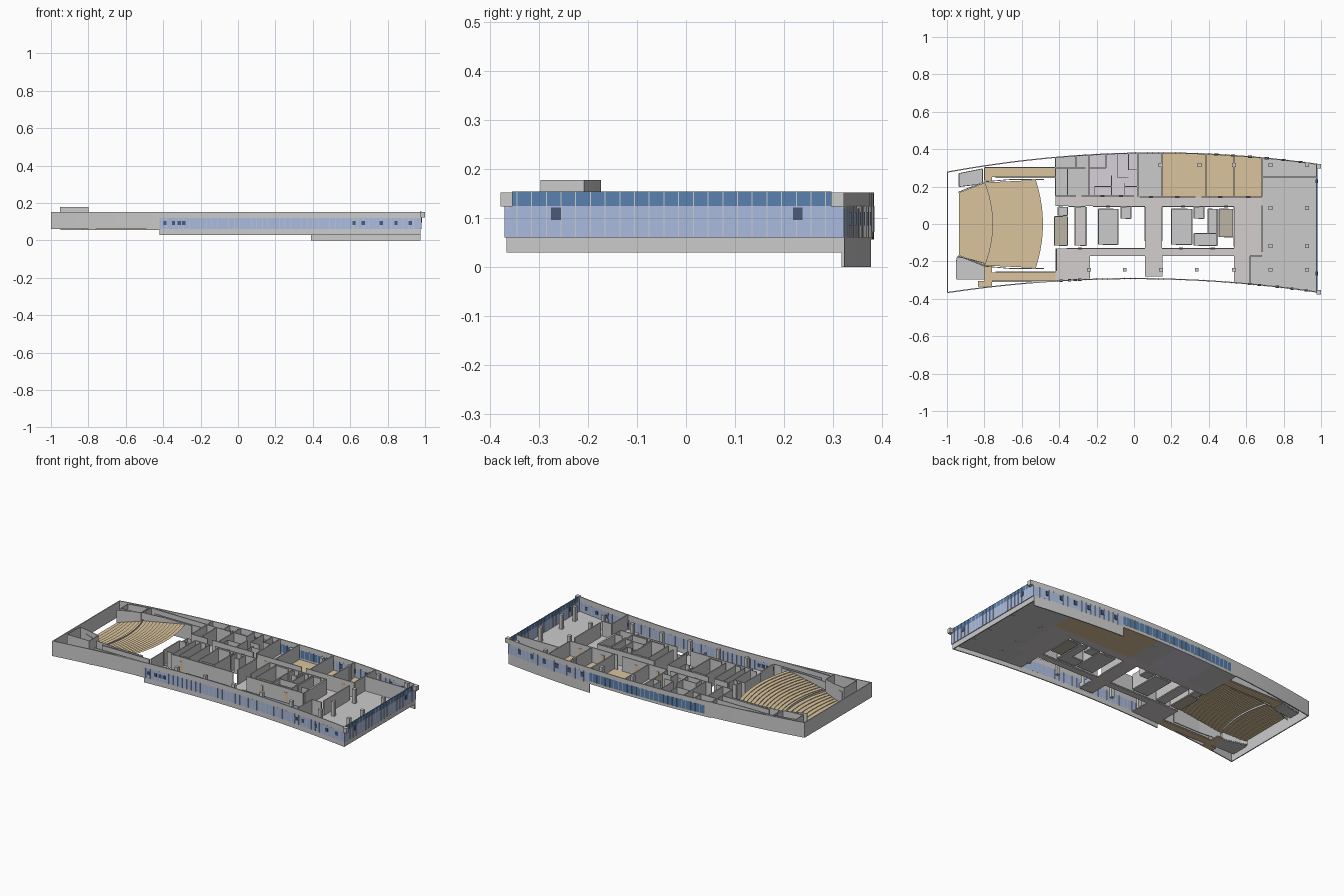
import bpy, bmesh, math

Z0, Z1 = 0.06, 0.152      # floor level and wall top
T = 0.006                 # wall thickness


def mat(name, r, g, b):
    m = bpy.data.materials.new(name)
    m.diffuse_color = (r, g, b, 1)
    return m


GLASS = mat("pale_glass", 0.40, 0.50, 0.74)
DARK = mat("deep_blue_glass", 0.10, 0.22, 0.43)
WINDOW = mat("window_dark", 0.07, 0.10, 0.18)
TAN = mat("wood", 0.70, 0.55, 0.34)
LILAC = mat("lilac_floor", 0.68, 0.64, 0.70)
HALLWAY = mat("hallway_floor", 0.66, 0.62, 0.62)
TAUPE = mat("taupe_floor", 0.50, 0.46, 0.37)


def front(x):
    return -0.295 - 0.075 * x * x


def back(x):
    return 0.383 - 0.082 * (x - 0.12) ** 2


def finish(name, bm, m=None):
    bmesh.ops.recalc_face_normals(bm, faces=bm.faces)
    me = bpy.data.meshes.new(name)
    bm.to_mesh(me)
    bm.free()
    ob = bpy.data.objects.new(name, me)
    bpy.context.collection.objects.link(ob)
    if m:
        me.materials.append(m)
    return ob


def prism(bm, pts, z0, z1):
    lo = [bm.verts.new((x, y, z0)) for x, y in pts]
    hi = [bm.verts.new((x, y, z1)) for x, y in pts]
    bm.faces.new(lo)
    bm.faces.new(hi)
    for i in range(len(pts)):
        j = (i + 1) % len(pts)
        bm.faces.new((lo[i], lo[j], hi[j], hi[i]))


def rect(bm, x0, y0, x1, y1, z0, z1):
    prism(bm, [(x0, y0), (x1, y0), (x1, y1), (x0, y1)], z0, z1)


def boxes(name, rects, z0, z1, m=None):
    bm = bmesh.new()
    for r in rects:
        rect(bm, *r, z0, z1)
    return finish(name, bm, m)


def walls(name, segs, z0=Z0, z1=Z1, m=None, t=T):
    bm = bmesh.new()
    for x0, y0, x1, y1 in segs:
        d = math.hypot(x1 - x0, y1 - y0)
        nx, ny = -(y1 - y0) / d * t / 2, (x1 - x0) / d * t / 2
        prism(bm, [(x0 + nx, y0 + ny), (x0 - nx, y0 - ny), (x1 - nx, y1 - ny), (x1 + nx, y1 + ny)], z0, z1)
    return finish(name, bm, m)


def band(name, lo, hi, x0, x1, z0, z1, m=None, n=24):
    """Prism between two curves y = lo(x) and y = hi(x)."""
    xs = [x0 + (x1 - x0) * i / n for i in range(n + 1)]
    bm = bmesh.new()
    prism(bm, [(x, lo(x)) for x in xs] + [(x, hi(x)) for x in reversed(xs)], z0, z1)
    return finish(name, bm, m)


def front_wall(name, x0, x1, z0, z1, m=None):
    band(name, front, lambda x: front(x) + T, x0, x1, z0, z1, m)


def back_wall(name, x0, x1, z0, z1, m=None):
    band(name, lambda x: back(x) - T, back, x0, x1, z0, z1, m)


def const(v):
    return lambda x: v


# Outer shell: solid west end, glazed sides with parapet and skirt
front_wall("west_front_wall", -1, -0.42, Z0, Z1)
back_wall("west_back_wall", -1, -0.42, Z0, Z1)
boxes("west_end_wall", [(-1, front(-1), -1 + T, back(-1))], Z0, Z1)
front_wall("front_glazing", -0.42, 0.98, Z0, 0.12, GLASS)
front_wall("front_parapet", -0.42, 0.98, 0.12, Z1)
front_wall("front_skirt", -0.42, 0.975, 0.03, Z0)
back_wall("back_sill", -0.42, 0.39, Z0, 0.072)
back_wall("back_strip_glazing", -0.38, 0.39, 0.072, 0.125, DARK)
back_wall("back_pier", -0.42, -0.38, 0.072, 0.125)
back_wall("back_east_glazing", 0.39, 0.98, Z0, 0.12, GLASS)
back_wall("back_parapet", -0.42, 0.98, 0.12, Z1)
back_wall("back_east_skirt", 0.39, 0.975, 0, Z0)

# East end glazing in two bands, skirt and corner blocks
boxes("east_lower_glazing", [(0.974, front(1), 0.98, back(1))], Z0, 0.125, GLASS)
boxes("east_upper_glazing", [(0.974, -0.355, 0.98, 0.297)], 0.125, 0.154, DARK)
boxes("east_skirt", [(0.97, front(0.97), 0.976, back(0.97))], 0.03, Z0)
boxes("corner_blocks", [(0.975, -0.378, 1.0, -0.354), (0.975, 0.296, 1.0, 0.322)], 0.124, Z1)

# Mullions along the glazing
bm = bmesh.new()
for i in range(46):
    x = -0.41 + i * 0.03
    rect(bm, x - 0.001, front(x) - 0.002, x + 0.001, front(x) + 0.008, Z0, 0.12)
    if x > -0.38:
        rect(bm, x - 0.001, back(x) - 0.008, x + 0.001, back(x) + 0.002, 0.072 if x < 0.39 else Z0, 0.125)
for i in range(22):
    y = -0.345 + i * 0.03
    rect(bm, 0.972, y - 0.001, 0.982, y + 0.001, Z0, 0.154)
finish("mullions", bm)

# Small dark opening windows
bm = bmesh.new()
for x in (-0.39, -0.345, -0.315, -0.29, 0.62, 0.67, 0.765, 0.845, 0.92):
    rect(bm, x - 0.009, front(x) - 0.003, x + 0.009, front(x) + 0.009, 0.083, 0.103)
for x in (0.44, 0.53, 0.62, 0.71, 0.80, 0.89):
    rect(bm, x - 0.011, back(x) - 0.009, x + 0.011, back(x) + 0.003, 0.085, 0.112)
for y in (-0.265, 0.228):
    rect(bm, 0.971, y - 0.01, 0.983, y + 0.01, 0.096, 0.122)
finish("opening_windows", bm, WINDOW)

# Floors
FZ = (Z0 - 0.004, Z0 + 0.002)
band("east_hall_floor", front, back, 0.685, 0.975, *FZ)
band("east_lobby_floor", front, const(-0.17), 0.62, 0.685, *FZ)
band("classroom_floor", const(0.145), back, 0.15, 0.685, *FZ, TAN)
band("store_floor", const(0.15), back, 0.02, 0.15, *FZ)
band("washroom_floor", const(0.15), back, -0.24, 0.02, *FZ, LILAC)
band("west_room_floor", const(0.15), back, -0.42, -0.24, *FZ)
band("west_lobby_floor", front, const(-0.17), -0.42, -0.235, *FZ, HALLWAY)
band("east_cross_floor", front, const(-0.17), 0.535, 0.62, *FZ, HALLWAY)
boxes("hallway_floors", [(-0.42, 0.095, 0.535, 0.15), (-0.42, -0.17, 0.535, -0.13), (0.535, -0.17, 0.685, 0.145),
                         (0.06, -0.13, 0.15, 0.095), (0.06, -0.28, 0.15, -0.17)], *FZ, HALLWAY)

# Core rooms standing between open wells: floor and walls
core = [(-0.425, -0.115, -0.355, 0.04, TAUPE), (-0.405, 0.045, -0.355, 0.09, None),
        (-0.315, -0.115, -0.255, 0.09, HALLWAY), (-0.19, -0.11, -0.085, 0.08, None),
        (-0.07, 0.03, -0.016, 0.09, None), (0.20, -0.11, 0.31, 0.08, None),
        (0.32, 0.03, 0.375, 0.09, None), (0.395, -0.05, 0.445, 0.08, None),
        (0.32, -0.115, 0.445, -0.05, None), (0.455, -0.07, 0.53, 0.08, TAUPE)]
segs = []
for i, (x0, y0, x1, y1, m) in enumerate(core):
    boxes("core_room_floor_%d" % i, [(x0, y0, x1, y1)], *FZ, m)
    gap = 0.025
    segs += [(x0, y0, x0, y1), (x1, y0, x1, y1), (x0, y1, x1 - gap, y1), (x0 + gap, y0, x1, y0)]
walls("core_walls", segs)

# Hallway and room partitions
walls("hallway_walls", [
    (-0.42, 0.15, -0.31, 0.15), (-0.28, 0.15, 0.00, 0.15), (0.03, 0.145, 0.33, 0.145), (0.36, 0.145, 0.685, 0.145),
    (-0.35, 0.093, -0.26, 0.093), (-0.22, 0.093, 0.06, 0.093), (0.15, 0.093, 0.535, 0.093),
    (-0.36, -0.13, -0.08, -0.13), (0.15, -0.13, 0.535, -0.13), (-0.235, -0.13, 0.06, -0.13),
    (0.06, -0.09, 0.06, 0.09), (0.15, -0.09, 0.15, 0.09), (0.535, -0.12, 0.535, 0.09),
    (0.685, -0.15, 0.685, 0.10), (0.62, -0.325, 0.62, -0.17), (0.62, -0.17, 0.685, -0.17), (-0.42, 0.15, -0.42, 0.355)])
walls("back_room_partitions", [(x, 0.148, x, back(x) - T) for x in (-0.24, 0.02, 0.15, 0.385, 0.535, 0.685)]
      + [(0.685, 0.25, 0.975, 0.25), (-0.355, 0.15, -0.355, 0.3), (-0.42, 0.30, -0.26, 0.30), (-0.31, 0.30, -0.31, 0.36)])
walls("washroom_partitions", [
    (-0.21, 0.20, -0.12, 0.20), (-0.21, 0.15, -0.21, 0.20), (-0.12, 0.15, -0.12, 0.26), (-0.24, 0.30, -0.15, 0.30),
    (-0.15, 0.30, -0.15, 0.37), (-0.09, 0.25, -0.09, 0.375), (-0.09, 0.25, -0.03, 0.25), (-0.05, 0.15, -0.05, 0.22),
    (-0.05, 0.20, 0.02, 0.20), (-0.03, 0.29, 0.02, 0.29), (-0.03, 0.29, -0.03, 0.375)], t=0.004)
walls("hallway_balustrades", [(-0.235, -0.17, 0.06, -0.17), (0.15, -0.17, 0.535, -0.17), (0.06, -0.28, 0.06, -0.17),
                              (0.15, -0.28, 0.15, -0.17)], Z0, 0.085, GLASS, 0.003)

# Wooden doors on the hallway walls
boxes("doors", [(x, y - 0.005, x + 0.022, y + 0.005) for x, y in
                ((-0.18, 0.15), (-0.08, 0.15), (0.08, 0.145), (0.22, 0.145), (0.45, 0.145), (0.60, 0.145),
                 (-0.15, 0.093), (0.25, 0.093), (0.48, 0.093), (-0.3, -0.13), (0.24, -0.13), (0.41, -0.13))],
      Z0, 0.125, TAN)

# Square columns
cols = [(x, y) for x in (0.73, 0.925) for y in (0.315, 0.085, -0.117, -0.245)]
cols += [(x, -0.245) for x in (-0.24, -0.05, 0.145, 0.335, 0.535)] + [(x, 0.315) for x in (0.14, 0.35, 0.535)]
boxes("columns", [(x - 0.01, y - 0.01, x + 0.01, y + 0.01) for x, y in cols], 0.055, 0.15)

# Auditorium: rows are curves (centre x, bow, half width) blended along the depth
A, B, C = (-0.935, 0.0, 0.168), (-0.755, 0.043, 0.222), (-0.487, 0.038, 0.235)


def seat_rows(name, c0, c1, rows, z0, z1):
    bm = bmesh.new()

    def curve(t, z):
        xc, s, w = (a + (b - a) * t for a, b in zip(c0, c1))
        return [bm.verts.new((xc - s * v * v, w * v, z)) for v in (i / 10 - 1 for i in range(21))]

    prev = None
    for k in range(rows):
        z = z0 + (z1 - z0) * k / (rows - 1)
        a, b = curve(k / rows, z), curve((k + 1) / rows, z)
        for i in range(20):
            bm.faces.new((a[i], a[i + 1], b[i + 1], b[i]))
            if prev:
                bm.faces.new((prev[i], prev[i + 1], a[i + 1], a[i]))
        prev = b
    finish(name, bm, TAN)


seat_rows("lower_seat_rows", A, B, 7, 0.078, 0.100)
seat_rows("upper_seat_rows", B, C, 12, 0.105, 0.148)
walls("aisle_wall", [(B[0] - B[1] * (i / 6 - 1) ** 2, B[2] * (i / 6 - 1), B[0] - B[1] * ((i + 1) / 6 - 1) ** 2,
                      B[2] * ((i + 1) / 6 - 1)) for i in range(12)], 0.095, 0.112, None, 0.003)
side = []
for s in (1, -1):
    side += [(-0.94, 0.17 * s, -0.798, 0.226 * s), (-0.798, 0.226 * s, -0.66, 0.238 * s),
             (-0.66, 0.238 * s, -0.48, 0.238 * s)]
walls("auditorium_side_walls", side, t=0.004)

# Side passages to the auditorium
boxes("back_passage_floor", [(-0.8, 0.25, -0.41, 0.30), (-0.8, 0.232, -0.76, 0.25)], *FZ, TAN)
boxes("front_passage_floor", [(-0.8, -0.305, -0.41, -0.258), (-0.835, -0.335, -0.76, -0.305),
                              (-0.8, -0.258, -0.76, -0.2)], *FZ, TAN)
walls("passage_walls", [(-0.8, 0.302, -0.42, 0.302), (-0.74, 0.25, -0.42, 0.25), (-0.74, -0.256, -0.42, -0.256),
                        (-0.76, -0.306, -0.42, -0.306), (-0.8, 0.232, -0.8, 0.302), (-0.415, -0.25, -0.415, -0.13)])

# Corner rooms beside the stage; the front one rises above the walls
back_room = [(-0.935, 0.20), (-0.81, 0.215), (-0.81, 0.295), (-0.935, 0.27)]
stair = [(-0.945, -0.175), (-0.87, -0.19), (-0.80, -0.21), (-0.80, -0.295), (-0.95, -0.295), (-0.95, -0.2)]
for name, pts, top in (("back_corner_room", back_room, Z1), ("front_corner_room", stair, 0.178)):
    bm = bmesh.new()
    prism(bm, pts, *FZ)
    finish(name + "_floor", bm)
    walls(name + "_walls", [pts[i] + pts[(i + 1) % len(pts)] for i in range(len(pts))], Z0, top, None, 0.004)
